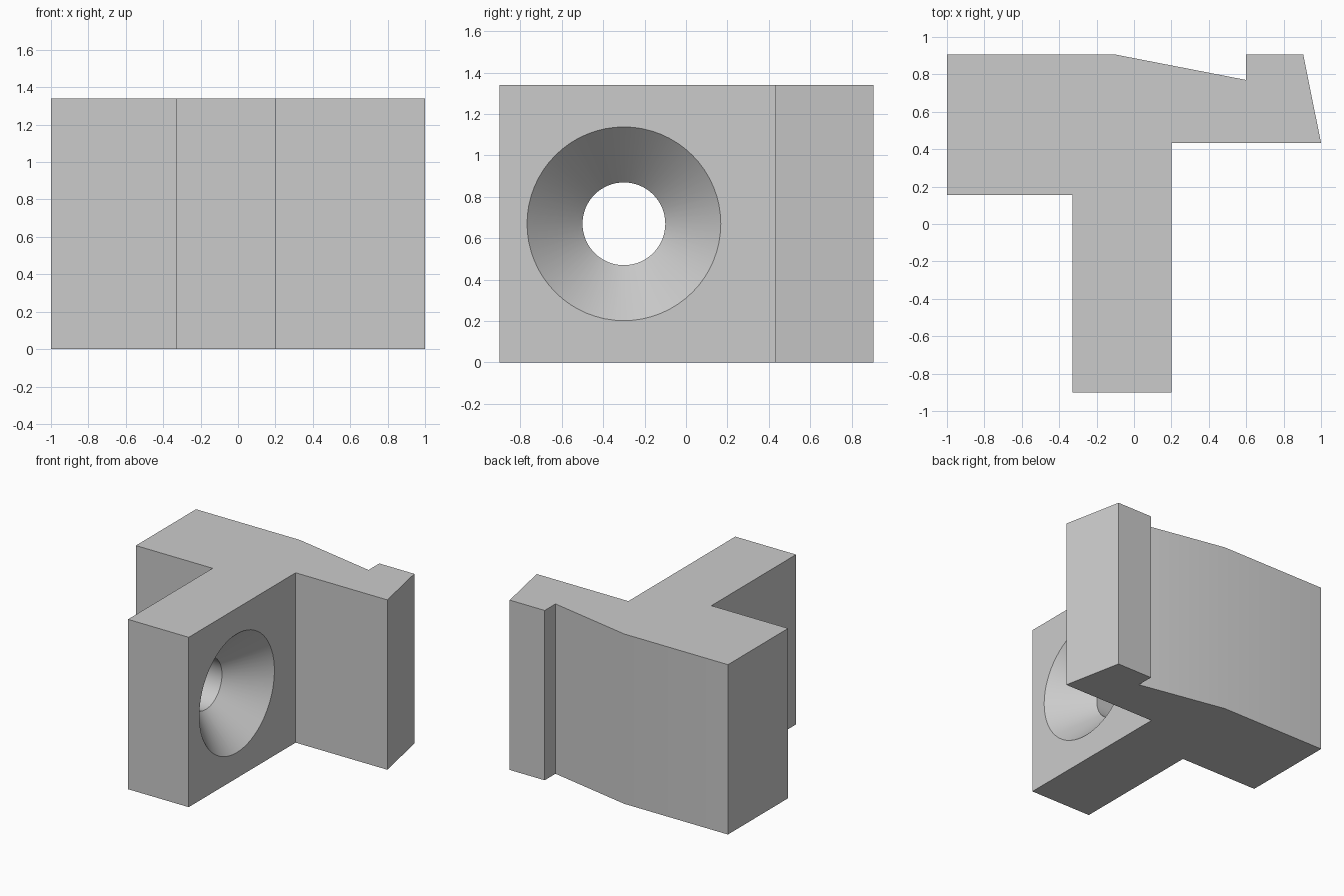
import bpy, bmesh, math

if "Cube" in bpy.data.objects:
    bpy.data.objects.remove(bpy.data.objects["Cube"])

H = 1.34
grey = bpy.data.materials.new("plain grey")
grey.diffuse_color = (0.6, 0.6, 0.6, 1)
grey.use_nodes = True
grey.node_tree.nodes["Principled BSDF"].inputs["Base Color"].default_value = grey.diffuse_color


def finish(bm, name):
    bmesh.ops.recalc_face_normals(bm, faces=bm.faces)
    mesh = bpy.data.meshes.new(name)
    bm.to_mesh(mesh)
    bm.free()
    mesh.materials.append(grey)
    ob = bpy.data.objects.new(name, mesh)
    bpy.context.collection.objects.link(ob)
    return ob


# Bracket body: T-shaped plan with hooked end, extruded upward
plan = [(-1, 0.155), (-0.33, 0.155), (-0.33, -0.9), (0.2, -0.9), (0.2, 0.433),
        (1, 0.433), (0.905, 0.905), (0.6, 0.905), (0.6, 0.77), (-0.095, 0.905), (-1, 0.905)]
bm = bmesh.new()
base = bm.faces.new([bm.verts.new((x, y, 0)) for x, y in plan])
ext = bmesh.ops.extrude_face_region(bm, geom=[base])
top = [v for v in ext["geom"] if isinstance(v, bmesh.types.BMVert)]
bmesh.ops.translate(bm, verts=top, vec=(0, 0, H))
body = finish(bm, "bracket_body")

# Countersunk screw hole cutter: lathe profile (x, radius) along the x axis
profile = [(-0.5, 0.2), (-0.07, 0.2), (0.2, 0.468), (0.25, 0.518)]
N = 64
bm = bmesh.new()
rings = [[bm.verts.new((x, -0.3 + r * math.cos(2 * math.pi * i / N),
                        H / 2 + r * math.sin(2 * math.pi * i / N))) for i in range(N)]
         for x, r in profile]
for a, b in zip(rings, rings[1:]):
    for i in range(N):
        j = (i + 1) % N
        bm.faces.new((a[i], a[j], b[j], b[i]))
bm.faces.new(rings[0])
bm.faces.new(rings[-1])
cutter = finish(bm, "screw_hole_cutter")

# Cut the hole through the stem, then remove the cutter
mod = body.modifiers.new("screw_hole", "BOOLEAN")
mod.operation = "DIFFERENCE"
mod.solver = "EXACT"
mod.object = cutter
bpy.context.view_layer.objects.active = body
body.select_set(True)
cutter.select_set(False)
bpy.ops.object.modifier_apply(modifier=mod.name)
bpy.data.objects.remove(cutter)
bpy.ops.object.shade_smooth_by_angle(angle=math.radians(30))
